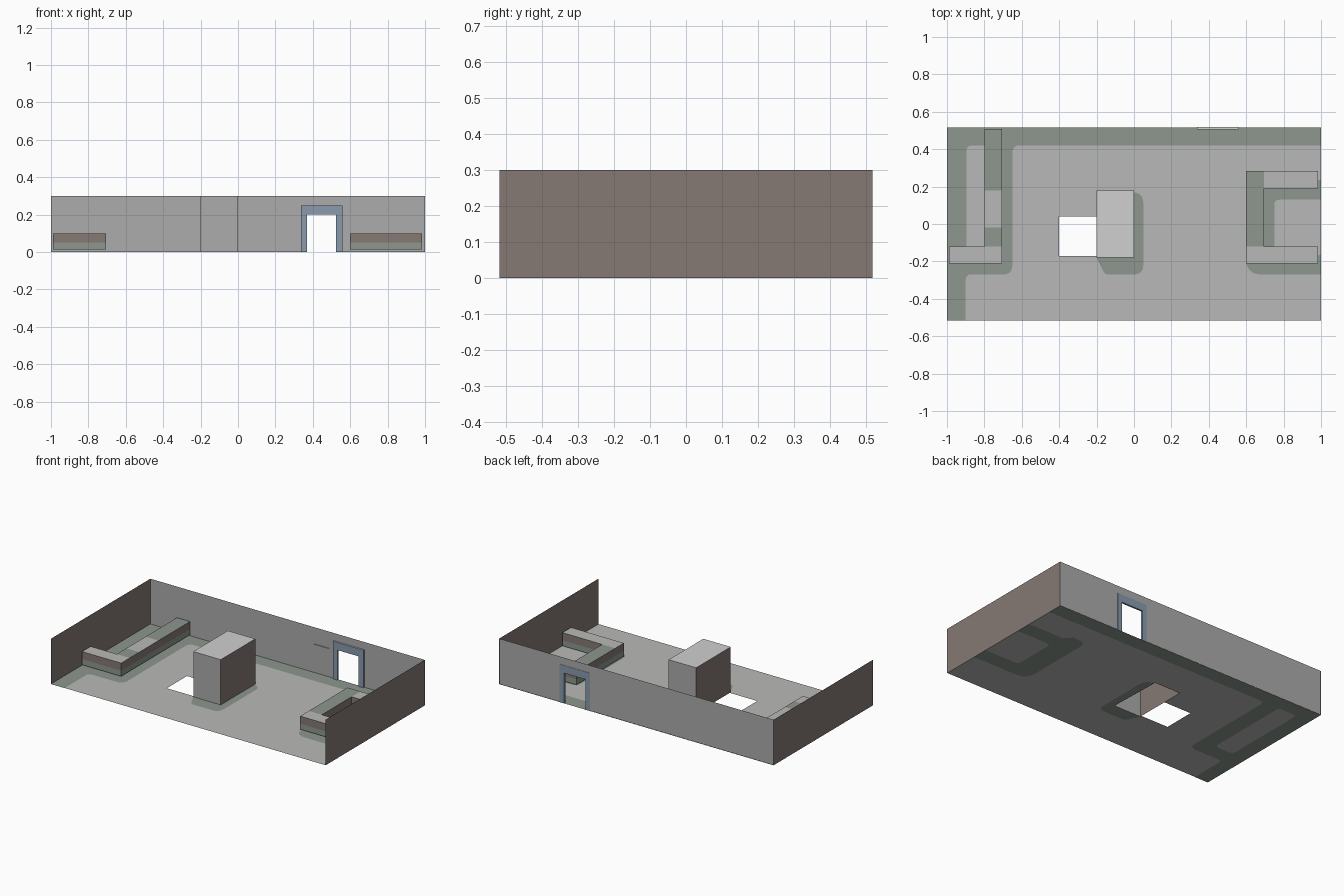
import bpy, bmesh, math
from mathutils import Vector

if "Cube" in bpy.data.objects:
    bpy.data.objects.remove(bpy.data.objects["Cube"])


def material(name, rgb):
    lin = [((c / 255 + 0.055) / 1.055) ** 2.4 for c in rgb]
    m = bpy.data.materials.new(name)
    m.diffuse_color = (*lin, 1)
    m.use_nodes = True
    m.node_tree.nodes["Principled BSDF"].inputs["Base Color"].default_value = m.diffuse_color
    return m


FLOOR = material("floor grey", (185, 185, 184))
WALL = material("wall grey", (172, 172, 172))
LIGHT = material("light grey", (208, 208, 208))
GREEN = material("grey green", (141, 151, 142))
BROWN = material("warm brown", (133, 121, 116))
BLUE = material("slate blue", (136, 154, 174))
Y = 0.517          # half depth of the room
H = 0.3            # wall height


def finish(name, bm, mats):
    me = bpy.data.meshes.new(name)
    bm.to_mesh(me)
    bm.free()
    for m in mats:
        me.materials.append(m)
    ob = bpy.data.objects.new(name, me)
    bpy.context.collection.objects.link(ob)
    return ob


def rounded(points):
    """Points are (x, y) or (x, y, radius); rounded corners become short arcs."""
    out, n = [], len(points)
    for i, p in enumerate(points):
        c = Vector(p[:2])
        if len(p) == 2:
            out.append(c)
            continue
        a = c + (Vector(points[i - 1][:2]) - c).normalized() * p[2]
        b = c + (Vector(points[(i + 1) % n][:2]) - c).normalized() * p[2]
        for k in range(6):
            t = k / 5
            out.append(a * (1 - t) ** 2 + c * 2 * t * (1 - t) + b * t * t)
    return out


def sheet(name, loops, z, mat):
    """Flat horizontal sheet; loops after the first are holes."""
    bm = bmesh.new()
    for loop in loops:
        vs = [bm.verts.new((p.x, p.y, z)) for p in rounded(loop)]
        for i, v in enumerate(vs):
            bm.edges.new((vs[i - 1], v))
    bmesh.ops.triangle_fill(bm, edges=bm.edges[:], use_beauty=True, normal=(0, 0, 1))
    return finish(name, bm, [mat])


def panel(name, points, mat, depth=None):
    """Polygon from 3D points, optionally extruded along y."""
    bm = bmesh.new()
    f = bm.faces.new([bm.verts.new(p) for p in points])
    if depth:
        r = bmesh.ops.extrude_face_region(bm, geom=[f])
        vs = [g for g in r["geom"] if isinstance(g, bmesh.types.BMVert)]
        bmesh.ops.translate(bm, verts=vs, vec=(0, depth, 0))
        bmesh.ops.recalc_face_normals(bm, faces=bm.faces[:])
    return finish(name, bm, [mat])


def box(x0, x1, y0, y1, z0, z1):
    bm = bmesh.new()
    bmesh.ops.create_cube(bm, size=1)
    for v in bm.verts:
        v.co = ((x0 + x1) / 2 + v.co.x * (x1 - x0),
                (y0 + y1) / 2 + v.co.y * (y1 - y0),
                (z0 + z1) / 2 + v.co.z * (z1 - z0))
    return bm


def counter(name, x0, x1, y0, y1, top):
    """Counter block: coloured top, brown upper band, green lower band."""
    bm = box(x0, x1, y0, y1, 0.013, 0.1)
    bmesh.ops.bisect_plane(bm, geom=bm.verts[:] + bm.edges[:] + bm.faces[:],
                           plane_co=(0, 0, 0.05), plane_no=(0, 0, 1))
    bm.normal_update()
    for f in bm.faces:
        z = f.calc_center_median().z
        f.material_index = 0 if f.normal.z > 0.5 else 1 if z > 0.05 else 2
    return finish(name, bm, [top, BROWN, GREEN])


# Floor with a stepped opening beside and under the pillar
sheet("floor", [
    [(-1, -Y), (1, -Y), (1, Y), (-1, Y)],
    [(-0.4, -0.17), (-0.2, -0.17), (-0.2, -0.18), (0, -0.18), (0, 0.18),
     (-0.2, 0.18), (-0.2, 0.04), (-0.4, 0.04)],
], 0.001, FLOOR)

# Painted floor areas, on both faces of the floor
painted = {
    "floor_border": [
        [(-1, -Y), (-0.9, -Y), (-0.9, -0.27, 0.03), (-0.65, -0.27, 0.05),
         (-0.65, 0.42, 0.04), (1, 0.42), (1, Y), (-1, Y)],
        [(-0.895, -0.165, 0.03), (-0.76, -0.165, 0.03), (-0.76, 0.42, 0.03),
         (-0.895, 0.42, 0.03)]],
    "floor_patch_right": [
        [(1, -0.27), (0.6, -0.27, 0.08), (0.6, 0.28, 0.06), (0.7, 0.28),
         (0.74, 0.235), (1, 0.235), (1, 0.13), (0.75, 0.13, 0.03),
         (0.75, -0.165, 0.03), (1, -0.165)]],
    "floor_patch_pillar": [
        [(-0.2, -0.18), (-0.155, -0.27, 0.02), (0.05, -0.27, 0.05),
         (0.05, 0.17, 0.06), (0, 0.17), (0, -0.18)]],
}
for name, loops in painted.items():
    sheet(name + "_upper", loops, 0.002, GREEN)
    sheet(name + "_lower", loops, 0.0, GREEN)

# Side walls and back wall with its doorway
for side, x in (("left", -1), ("right", 1)):
    panel(side + "_wall", [(x, -Y, 0), (x, Y, 0), (x, Y, H), (x, -Y, H)], BROWN)
panel("back_wall", [(x, Y - 0.001, z) for x, z in (
    (-1, 0), (0.37, 0), (0.37, 0.2), (0.525, 0.2), (0.525, 0), (1, 0), (1, H), (-1, H))], WALL)

# Door frame
frame = panel("door_frame", [(x, Y - 0.011, z) for x, z in (
    (0.337, 0), (0.337, 0.25), (0.559, 0.25), (0.559, 0),
    (0.525, 0), (0.525, 0.2), (0.37, 0.2), (0.37, 0))], BLUE, 0.012)
frame.data.materials.append(LIGHT)
for f in frame.data.polygons:
    if f.normal.z > 0.5 and f.center.z > 0.24:
        f.material_index = 1

# Square wall panel beside the door
finish("wall_panel", box(0.195, 0.307, Y - 0.005, Y - 0.001, 0.08, 0.19), [WALL])

# Pillar, open underneath
bm = box(-0.2, 0, -0.18, 0.18, 0.001, H)
bm.normal_update()
bmesh.ops.delete(bm, geom=[f for f in bm.faces if f.normal.z < -0.5], context='FACES')
for f in bm.faces:
    f.material_index = 0 if f.normal.z > 0.5 else 1 if abs(f.normal.x) > 0.5 else 2
finish("pillar", bm, [LIGHT, BROWN, WALL])

# Left counter: run of modules along the wall and a front arm
counter("left_counter_front", -0.99, -0.705, -0.21, -0.12, FLOOR)
counter("left_counter_near", -0.8, -0.705, -0.12, -0.02, GREEN)
counter("left_counter_middle", -0.8, -0.705, -0.02, 0.18, FLOOR)
counter("left_counter_far", -0.8, -0.705, 0.18, 0.508, GREEN)

# Right counter: U shape open towards the wall
counter("right_counter_front", 0.6, 0.985, -0.21, -0.12, FLOOR)
counter("right_counter_run", 0.6, 0.695, -0.12, 0.283, GREEN)
counter("right_counter_back", 0.695, 0.985, 0.19, 0.283, FLOOR)
